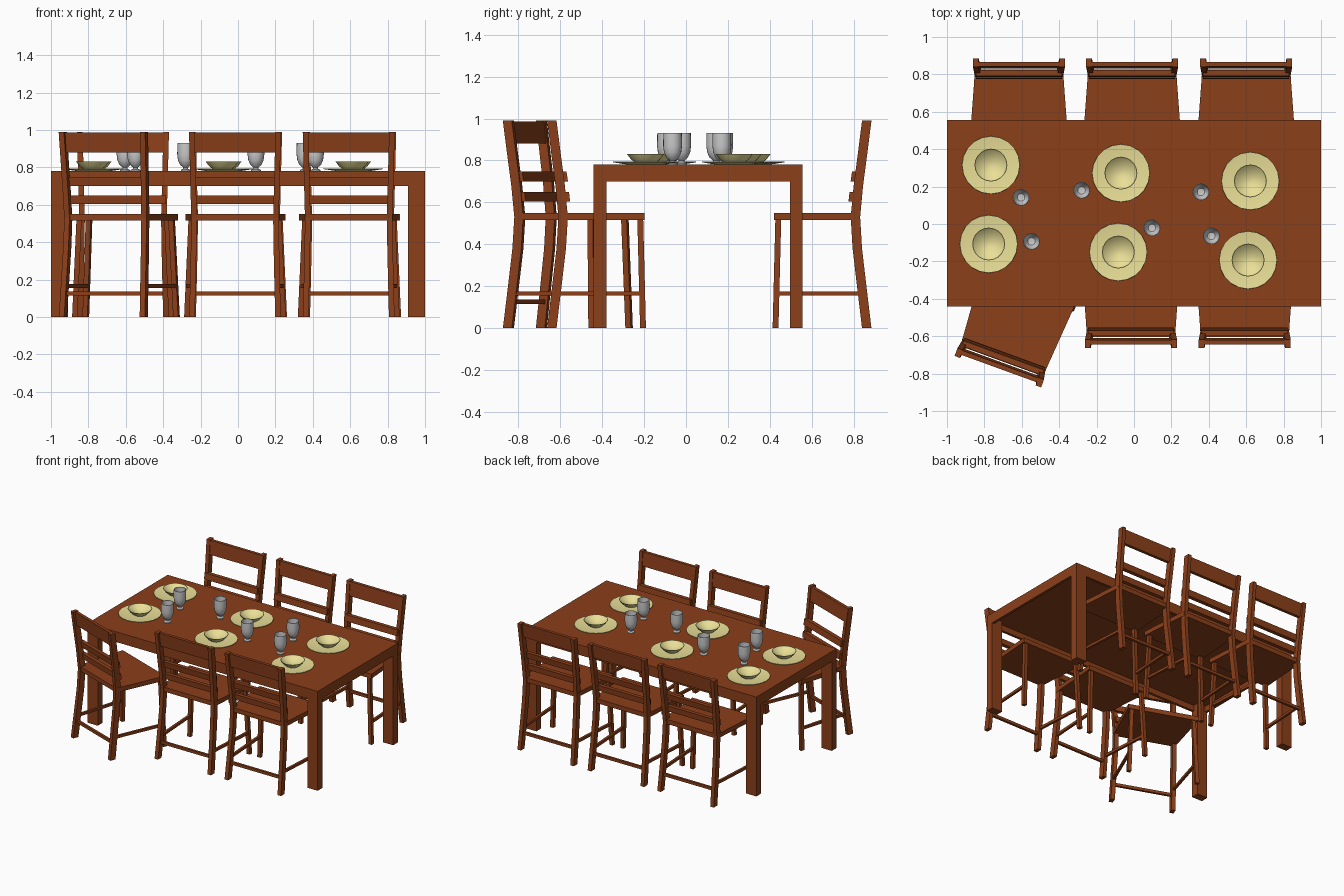
import bpy, bmesh, math
from mathutils import Matrix, Vector

if "Cube" in bpy.data.objects:
    bpy.data.objects.remove(bpy.data.objects["Cube"])


def material(name, rgb):
    m = bpy.data.materials.new(name)
    m.diffuse_color = (*rgb, 1)
    m.use_nodes = True
    m.node_tree.nodes["Principled BSDF"].inputs["Base Color"].default_value = m.diffuse_color
    return m


WOOD = material("wood", (0.26, 0.05, 0.01))
CREAM = material("cream", (0.82, 0.74, 0.31))


def place(name, mesh, matrix=Matrix()):
    ob = bpy.data.objects.new(name, mesh)
    bpy.context.collection.objects.link(ob)
    ob.matrix_world = matrix
    return ob


def loft(name, rings, mat=WOOD):
    """Solid through a list of four-cornered rings, capped at both ends."""
    bm = bmesh.new()
    loops = [[bm.verts.new(p) for p in ring] for ring in rings]
    for a, b in zip(loops, loops[1:]):
        for i in range(4):
            j = (i + 1) % 4
            bm.faces.new((a[i], a[j], b[j], b[i]))
    bm.faces.new(loops[0][::-1])
    bm.faces.new(loops[-1])
    bmesh.ops.recalc_face_normals(bm, faces=bm.faces)
    me = bpy.data.meshes.new(name)
    bm.to_mesh(me)
    bm.free()
    me.materials.append(mat)
    return me


def rect(x, y, z, w, d):
    """Horizontal rectangle centred on x, y at height z."""
    return [(x + sx * w / 2, y + sy * d / 2, z)
            for sx, sy in ((-1, -1), (1, -1), (1, 1), (-1, 1))]


def box(name, x0, x1, y0, y1, z0, z1):
    x, y, w, d = (x0 + x1) / 2, (y0 + y1) / 2, x1 - x0, y1 - y0
    return loft(name, [rect(x, y, z0, w, d), rect(x, y, z1, w, d)])


def bar(name, a, b, w, h):
    """Horizontal stretcher between two points."""
    a, b = Vector(a), Vector(b)
    side = (b - a).cross(Vector((0, 0, 1))).normalized() * w / 2
    up = Vector((0, 0, h / 2))
    return loft(name, [[p - side - up, p + side - up, p + side + up, p - side + up]
                       for p in (a, b)])


def lathe(name, profile, sides, mat=None):
    bm = bmesh.new()
    vs = [bm.verts.new((r, 0, z)) for r, z in profile]
    es = [bm.edges.new(p) for p in zip(vs, vs[1:])]
    bmesh.ops.spin(bm, geom=vs + es, cent=(0, 0, 0), axis=(0, 0, 1),
                   angle=2 * math.pi, steps=sides)
    bmesh.ops.remove_doubles(bm, verts=bm.verts, dist=1e-5)
    bmesh.ops.recalc_face_normals(bm, faces=bm.faces)
    me = bpy.data.meshes.new(name)
    bm.to_mesh(me)
    bm.free()
    if mat:
        me.materials.append(mat)
    me.shade_smooth()
    me.set_sharp_from_angle(angle=math.radians(30))
    return me


# Table
Y0, Y1 = -0.44, 0.556
place("table_top", box("table_top", -1, 1, Y0, Y1, 0.745, 0.78))
for s in (-1, 1):
    xa, xb = sorted((s, s * 0.91))
    for end, ya, yb in (("front", Y0, Y0 + 0.06), ("back", Y1 - 0.06, Y1)):
        place("table_leg", box("table_leg", xa, xb, ya, yb, 0, 0.745))
    xa, xb = sorted((s, s * 0.98))
    place("side_apron", box("side_apron", xa, xb, Y0 + 0.06, Y1 - 0.06, 0.70, 0.745))
for ya, yb in ((Y0, Y0 + 0.02), (Y1 - 0.02, Y1)):
    place("long_apron", box("long_apron", -0.91, 0.91, ya, yb, 0.70, 0.745))

# Chair parts: back edge on y = 0, front towards +y
parts = []
post = [(0.230, 0.023, 0.0), (0.225, 0.047, 0.2), (0.221, 0.068, 0.38),
        (0.219, 0.077, 0.53), (0.223, 0.063, 0.68), (0.227, 0.042, 0.84),
        (0.231, 0.023, 0.99)]
for s in (-1, 1):
    parts += [
        loft("back_post", [rect(s * x, y, z, 0.03, 0.045) for x, y, z in post]),
        loft("front_leg", [rect(s * 0.258, 0.458, 0, 0.028, 0.028),
                           rect(s * 0.235, 0.445, 0.516, 0.028, 0.028)]),
        bar("side_stretcher", (s * 0.226, 0.045, 0.165), (s * 0.251, 0.455, 0.165), 0.018, 0.02),
    ]
parts.append(bar("back_stretcher", (-0.227, 0.038, 0.126), (0.227, 0.038, 0.126), 0.018, 0.022))
seat = [(-0.235, 0.06), (0.235, 0.06), (0.265, 0.465), (-0.265, 0.465)]
parts.append(loft("seat", [[(x, y, z) for x, y in seat] for z in (0.515, 0.55)]))
# Back slats: half width, bottom y, bottom z, top y, top z, thickness
for name, w, ya, za, yb, zb, t in (("lower_slat", 0.23, 0.095, 0.605, 0.09, 0.65, 0.03),
                                   ("middle_slat", 0.23, 0.085, 0.70, 0.078, 0.747, 0.03),
                                   ("top_rail", 0.225, 0.042, 0.88, 0.030, 0.987, 0.024)):
    parts.append(loft(name, [rect(0, ya, za, 2 * w, t), rect(0, yb, zb, 2 * w, t)]))

# Chairs: x, y of the back edge, turn in degrees
for x, y, turn in ((-0.615, 0.885, 180), (-0.01, 0.885, 180), (0.60, 0.885, 180),
                   (-0.728, -0.79, -20), (-0.016, -0.663, 0), (0.592, -0.663, 0)):
    m = Matrix.Translation((x, y, 0)) @ Matrix.Rotation(math.radians(turn), 4, 'Z')
    for me in parts:
        place("chair_" + me.name, me, m)

# Plates with bowls
plate = lathe("plate", [(0, 0.001), (0.09, 0.001), (0.155, 0.011),
                        (0.154, 0.014), (0.088, 0.005), (0, 0.005)], 20, CREAM)
bowl = lathe("bowl", [(0, 0.006), (0.045, 0.006), (0.07, 0.026), (0.088, 0.050),
                      (0.085, 0.050), (0.066, 0.033), (0.04, 0.020), (0.015, 0.011), (0, 0.011)], 20, CREAM)
for x, y in ((-0.765, 0.315), (-0.07, 0.272), (0.622, 0.23),
             (-0.777, -0.107), (-0.084, -0.15), (0.61, -0.193)):
    m = Matrix.Translation((x, y, 0.78))
    place("plate", plate, m)
    place("bowl", bowl, m)

# Goblets
glass = lathe("goblet", [(0, 0), (0.026, 0), (0.026, 0.006), (0.014, 0.012), (0.014, 0.020),
                         (0.030, 0.034), (0.041, 0.058), (0.045, 0.09), (0.044, 0.15),
                         (0.041, 0.15), (0.041, 0.09), (0.036, 0.058), (0.020, 0.036), (0, 0.032)], 20)
for x, y in ((-0.604, 0.142), (-0.28, 0.18), (0.358, 0.171),
             (-0.548, -0.093), (0.096, -0.021), (0.414, -0.064)):
    place("goblet", glass, Matrix.Translation((x, y, 0.78)))
